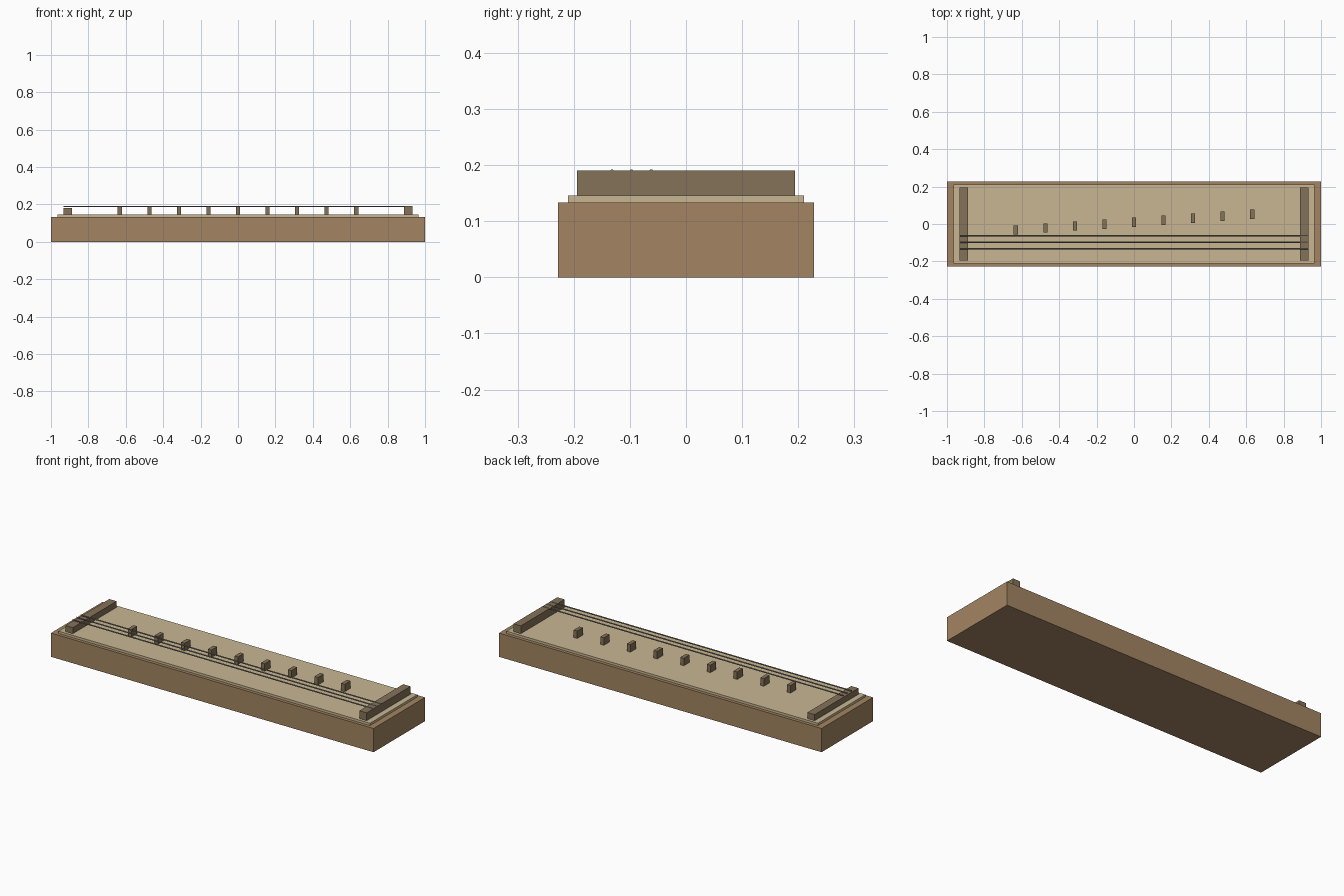
import bpy
import math

if "Cube" in bpy.data.objects:
    bpy.data.objects.remove(bpy.data.objects["Cube"])


def material(name, rgb):
    m = bpy.data.materials.new(name)
    m.diffuse_color = (*rgb, 1)
    m.use_nodes = True
    m.node_tree.nodes["Principled BSDF"].inputs["Base Color"].default_value = m.diffuse_color
    return m


WOOD = material("body_wood", (0.37, 0.235, 0.122))
PALE = material("pale_wood", (0.58, 0.47, 0.29))
DARK = material("dark_wood", (0.235, 0.171, 0.098))
STRING = material("string_grey", (0.24, 0.22, 0.18))


def box(name, x, y, z, mat):
    """Box from (min, max) ranges on each axis."""
    bpy.ops.mesh.primitive_cube_add(
        size=1, location=[(a + b) / 2 for a, b in (x, y, z)])
    ob = bpy.context.object
    ob.name = name
    ob.scale = [b - a for a, b in (x, y, z)]
    bpy.ops.object.transform_apply(location=False, rotation=False, scale=True)
    ob.data.materials.append(mat)
    return ob


# Body and soundboard
box("body", (-1, 1), (-0.228, 0.228), (0, 0.133), WOOD)
box("soundboard", (-0.965, 0.965), (-0.21, 0.21), (0.133, 0.146), PALE)

# Fixed end bridges; the left one is lower
for name, cx, top in (("left_bridge", -0.911, 0.18), ("right_bridge", 0.911, 0.19)):
    box(name, (cx - 0.0225, cx + 0.0225), (-0.194, 0.194), (0.146, top), DARK)

# Movable bridges in a slanted row
for i in range(-4, 5):
    x, y = i * 0.158, 0.01 + i * 0.0105
    box(f"movable_bridge_{i + 5}", (x - 0.011, x + 0.011),
        (y - 0.025, y + 0.025), (0.146, 0.188), DARK)

# Strings
for i, y in enumerate((-0.132, -0.097, -0.062)):
    bpy.ops.mesh.primitive_cylinder_add(
        vertices=8, radius=0.0035, depth=1.864,
        location=(0, y, 0.189), rotation=(0, math.pi / 2, 0))
    ob = bpy.context.object
    ob.name = f"string_{i + 1}"
    ob.data.materials.append(STRING)
